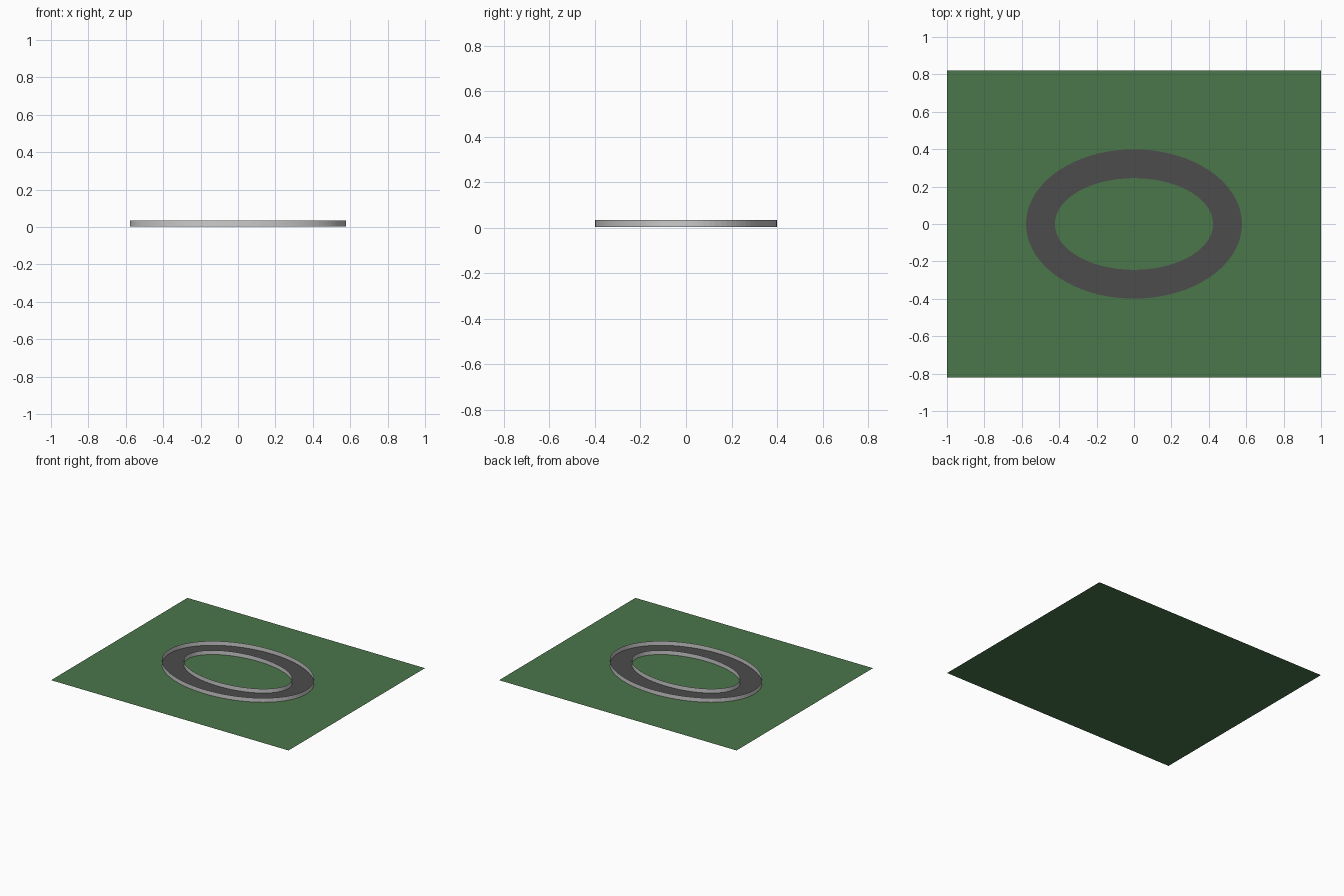
import bpy
import math

if "Cube" in bpy.data.objects:
    bpy.data.objects.remove(bpy.data.objects["Cube"])

N = 96
RX, RY = 0.5, 0.322      # centre line radii
HALF = 0.077             # half road width
Z0, Z1 = 0.003, 0.035    # road level, wall top


def make(name, verts, faces, color=None):
    me = bpy.data.meshes.new(name)
    me.from_pydata(verts, [], faces)
    ob = bpy.data.objects.new(name, me)
    bpy.context.collection.objects.link(ob)
    if color:
        mat = bpy.data.materials.new(name + "_color")
        mat.diffuse_color = color
        mat.use_nodes = True
        mat.node_tree.nodes["Principled BSDF"].inputs["Base Color"].default_value = mat.diffuse_color
        me.materials.append(mat)
    return ob


def loop(off, z):
    pts = []
    for i in range(N):
        a = 2 * math.pi * i / N
        pts.append(((RX + off) * math.cos(a), (RY + off) * math.sin(a), z))
    return pts


def strip(name, lower, upper, color=None):
    faces = [(i, (i + 1) % N, N + (i + 1) % N, N + i) for i in range(N)]
    return make(name, lower + upper, faces, color)


# Grass sheet
make("grass_ground", [(-1, -0.82, 0), (1, -0.82, 0), (1, 0.82, 0), (-1, 0.82, 0)],
     [(0, 1, 2, 3)], (0.07, 0.18, 0.07, 1))

# Road surface, faces up
strip("road", loop(HALF, Z0), loop(-HALF, Z0), (0.075, 0.072, 0.075, 1)).data.flip_normals()
bpy.data.objects["road"].data.flip_normals()

# Thin barrier walls along both road edges
strip("outer_wall", loop(HALF, Z0), loop(HALF, Z1))
strip("inner_wall", loop(-HALF, Z0), loop(-HALF, Z1))
